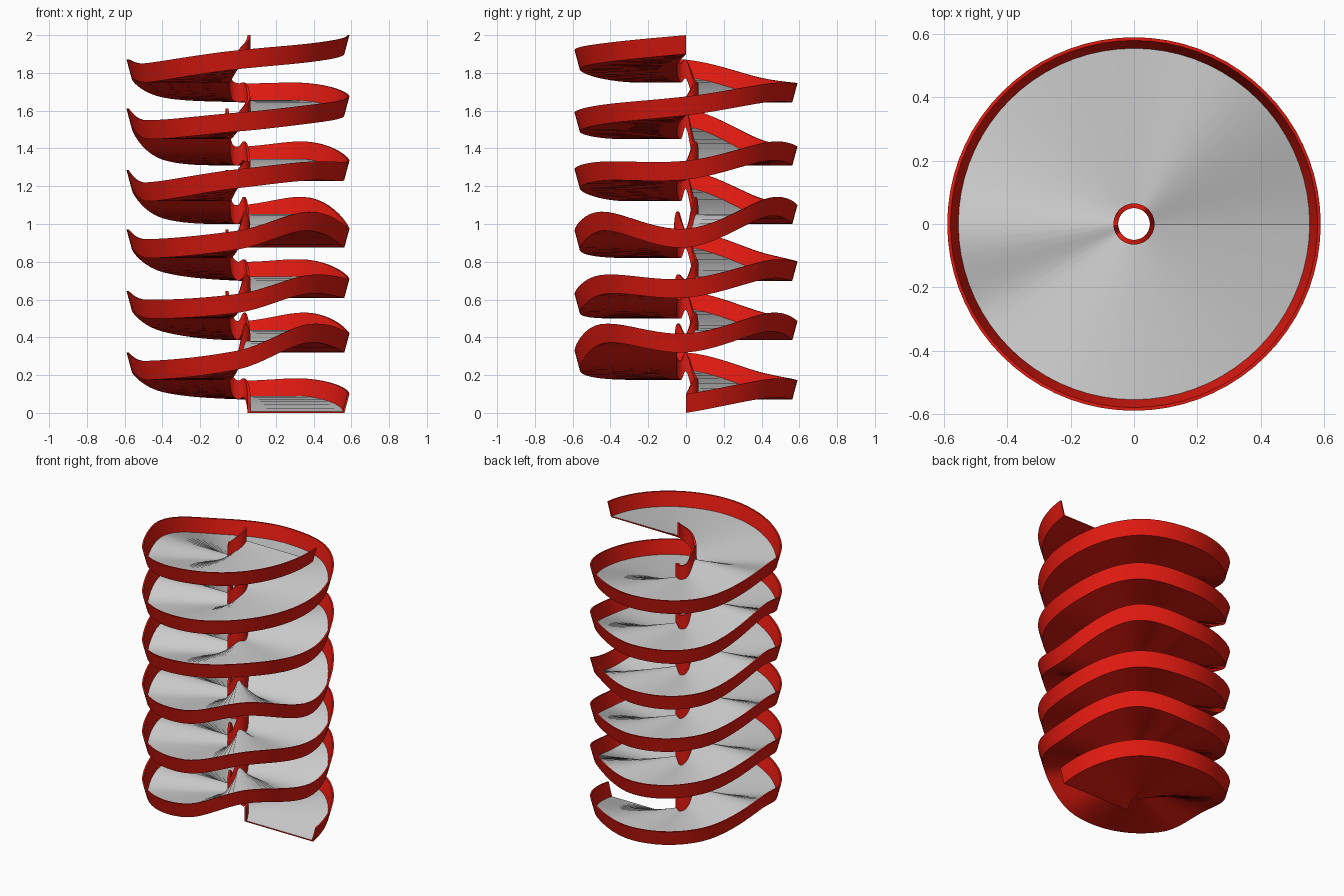
import bpy, bmesh, math

if "Cube" in bpy.data.objects:
    bpy.data.objects.remove(bpy.data.objects["Cube"])

# Floor height at these angles, one row per turn of the wavy spiral
ANGLES = [0, 50, 90, 135, 180, 212, 270, 310]
HEIGHTS = [
    [0.0, 0.08, 0.072, 0.11, 0.22, 0.175, 0.23, 0.37],
    [0.32, 0.43, 0.385, 0.43, 0.545, 0.50, 0.53, 0.63],
    [0.61, 0.71, 0.70, 0.745, 0.87, 0.82, 0.865, 0.965],
    [0.875, 1.04, 1.0, 1.03, 1.185, 1.12, 1.19, 1.23],
    [1.235, 1.335, 1.31, 1.34, 1.51, 1.45, 1.49, 1.53],
    [1.575, 1.645, 1.645, 1.67, 1.77, 1.75, 1.82, 1.855],
]
STEPS = 72  # segments per turn

keys = [(360 * n + a, z) for n, row in enumerate(HEIGHTS) for a, z in zip(ANGLES, row)]
keys.append((360 * len(HEIGHTS), 1.9))


def slope(i):
    a, b = keys[max(i - 1, 0)], keys[min(i + 1, len(keys) - 1)]
    return (b[1] - a[1]) / (b[0] - a[0])


def height(deg):
    """Smooth cubic curve through the key heights."""
    i = max(k for k in range(len(keys) - 1) if keys[k][0] <= deg)
    (a, za), (b, zb) = keys[i], keys[i + 1]
    w = b - a
    t = (deg - a) / w
    return ((2*t**3 - 3*t*t + 1) * za + (t**3 - 2*t*t + t) * w * slope(i)
            + (3*t*t - 2*t**3) * zb + (t**3 - t*t) * w * slope(i + 1))


def sweep(name, profile, capped=False, mat=None):
    """Carry a (radius, z) profile along the spiral."""
    bm = bmesh.new()
    rings = []
    for s in range(STEPS * len(HEIGHTS) + 1):
        deg = s * 360 / STEPS
        z0, a = height(deg), math.radians(deg)
        rings.append([bm.verts.new((r * math.cos(a), r * math.sin(a), z0 + z))
                      for r, z in profile])
    for p, q in zip(rings, rings[1:]):
        for j in range(len(profile) - 1):
            bm.faces.new((p[j], p[j + 1], q[j + 1], q[j]))
    if capped:
        bm.faces.new(rings[0])
        bm.faces.new(rings[-1][::-1])
        bmesh.ops.recalc_face_normals(bm, faces=bm.faces)
    mesh = bpy.data.meshes.new(name)
    bm.to_mesh(mesh)
    bm.free()
    obj = bpy.data.objects.new(name, mesh)
    bpy.context.collection.objects.link(obj)
    if mat:
        mesh.materials.append(mat)
    bpy.ops.object.select_all(action='DESELECT')
    obj.select_set(True)
    bpy.context.view_layer.objects.active = obj
    bpy.ops.object.shade_smooth_by_angle(angle=math.radians(30))
    return obj


red = bpy.data.materials.new("red_paint")
red.diffuse_color = (0.75, 0.01, 0.005, 1)
red.use_nodes = True
red.node_tree.nodes["Principled BSDF"].inputs["Base Color"].default_value = red.diffuse_color

# Red chute body: inner wall, underside and flared outer wall
shell = [(0.065, 0.008), (0.065, 0.1), (0.05, 0.1), (0.05, 0.0),
         (0.563, 0.0), (0.59, 0.1), (0.58, 0.1), (0.555, 0.008)]
sweep("chute_shell", shell, True, red)

# Grey sliding floor, facing up
floor = sweep("chute_floor", [(0.065, 0.008), (0.555, 0.008)])
